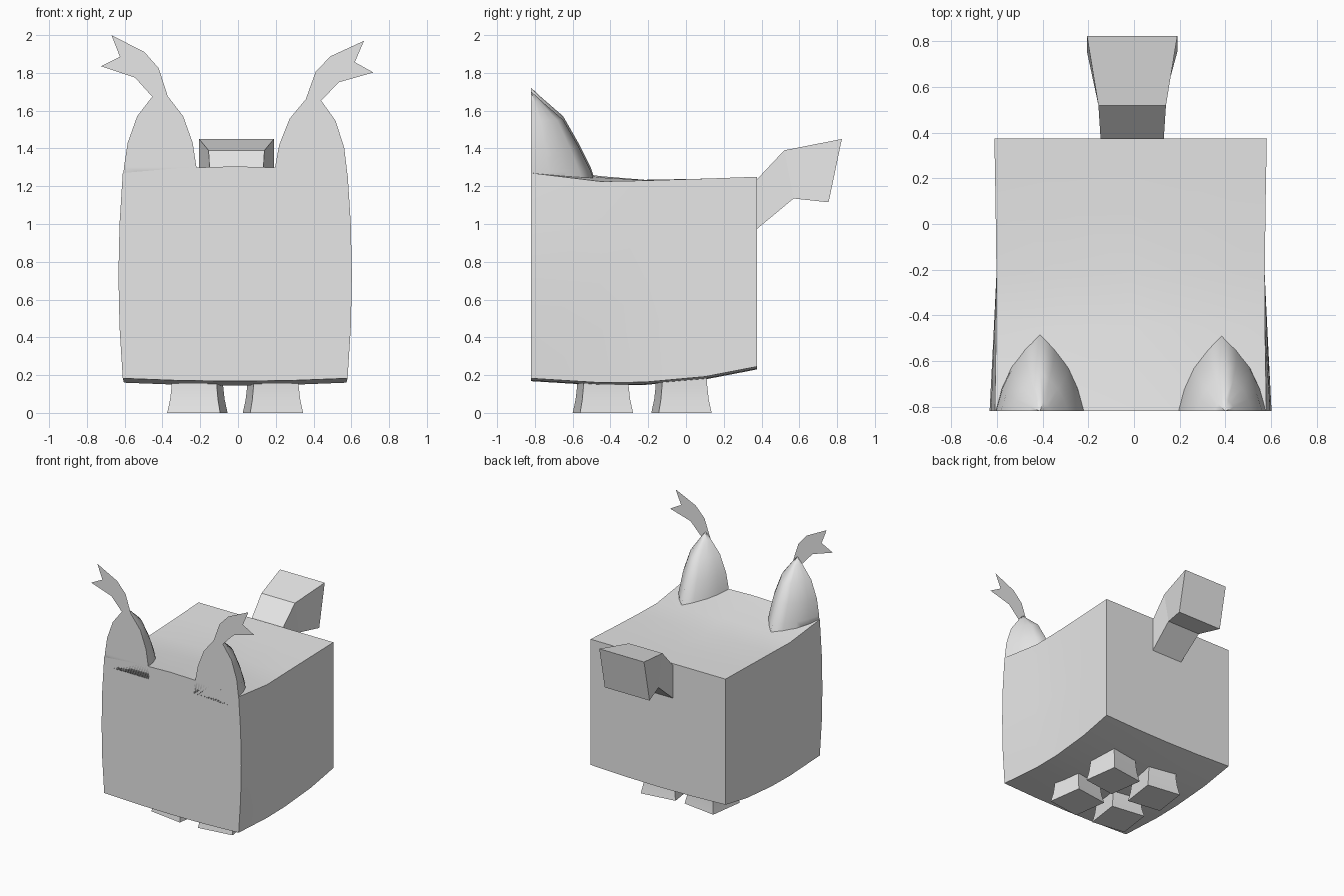
import bpy
import bmesh
from math import radians, cos, sin

FRONT, BACK, MID = -0.82, 0.375, -0.015

old = bpy.data.objects.get("Cube")
if old:
    bpy.data.objects.remove(old, do_unlink=True)

grey = bpy.data.materials.new("plain grey")
grey.use_nodes = True
grey.diffuse_color = (0.8, 0.8, 0.8, 1)
grey.node_tree.nodes["Principled BSDF"].inputs["Base Color"].default_value = (0.8, 0.8, 0.8, 1)


def finish(name, bm, angle):
    bmesh.ops.remove_doubles(bm, verts=bm.verts, dist=0.0005)
    bmesh.ops.recalc_face_normals(bm, faces=bm.faces)
    mesh = bpy.data.meshes.new(name)
    bm.to_mesh(mesh)
    bm.free()
    mesh.materials.append(grey)
    obj = bpy.data.objects.new(name, mesh)
    bpy.context.collection.objects.link(obj)
    if angle:
        bpy.ops.object.select_all(action='DESELECT')
        obj.select_set(True)
        bpy.context.view_layer.objects.active = obj
        bpy.ops.object.shade_smooth_by_angle(angle=radians(angle))
    return obj


def loft(name, rings, angle=0):
    """Skin equal-length rings of points and cap both ends."""
    bm = bmesh.new()
    rows = [[bm.verts.new(p) for p in ring] for ring in rings]
    n = len(rows[0])
    for low, high in zip(rows, rows[1:]):
        for i in range(n):
            j = (i + 1) % n
            bm.faces.new((low[i], low[j], high[j], high[i]))
    bm.faces.new(rows[0])
    bm.faces.new(rows[-1])
    return finish(name, bm, angle)


# Body: slightly bulging box lofted from front to back
def body_ring(y, top, bottom, half, bulge, crown):
    steps = [-1, -0.5, 0, 0.5]
    edge = [(a, -1) for a in steps] + [(1, a) for a in steps]
    edge += [(-a, 1) for a in steps] + [(-1, -a) for a in steps]
    ring = []
    for a, c in edge:
        low = bottom - 0.015 * (1 - a * a)
        high = top + crown * (1 - a * a)
        ring.append((MID + a * (half + bulge * (1 - c * c)), y,
                     low + (high - low) * (c + 1) / 2))
    return ring


loft("body", [body_ring(*s) for s in (
    (FRONT, 1.27, 0.183, 0.595, 0.023, 0.035),
    (-0.45, 1.225, 0.16, 0.589, 0.01, 0.028),
    (-0.22, 1.23, 0.163, 0.588, 0, 0.004),
    (0.1, 1.24, 0.192, 0.592, 0, 0),
    (BACK, 1.25, 0.245, 0.597, 0, 0))], 35)

# Tail: bent block widening toward its tip
loft("tail", [
    [(-0.008 - w, y0, z0), (-0.008 + w, y0, z0), (-0.008 + w, y1, z1), (-0.008 - w, y1, z1)]
    for w, y0, z0, y1, z1 in (
        (0.138, BACK - 0.01, 0.965, BACK - 0.01, 1.225),
        (0.148, 0.57, 1.135, 0.52, 1.39),
        (0.198, 0.755, 1.115, 0.825, 1.45))])


# Ears and tufts are shaped on the right; the left pair sits slightly lower
def place(side, x, y, z):
    if side < 0:
        return (x, y, z)
    return (-x - 0.026 + 0.033 * (z - 1.3), y, z + 0.045 * x)


arch = [(-1, 0), (-0.86, 0.3), (-0.64, 0.58), (-0.33, 0.81), (0, 1),
        (0.33, 0.81), (0.64, 0.58), (0.86, 0.3), (1, 0)]
ear_levels = [(1.2, 0.198, 0.35), (1.3, 0.192, 0.315), (1.43, 0.172, 0.25),
              (1.57, 0.122, 0.17), (1.67, 0.045, 0.055), (1.72, 0.001, 0.001)]
tuft = [(-0.41, 1.64), (-0.455, 1.675), (-0.545, 1.775), (-0.725, 1.835), (-0.625, 1.885),
        (-0.67, 2.0), (-0.495, 1.91), (-0.42, 1.825), (-0.37, 1.67)]

for side, word in ((-1, "right"), (1, "left")):
    loft(word + "_ear", [[place(side, -0.412 + u * w, FRONT + v * d, z) for u, v in arch]
                         for z, w, d in ear_levels], 95)
    bm = bmesh.new()
    bm.faces.new([bm.verts.new(place(side, x, FRONT - 0.001, z)) for x, z in tuft])
    finish(word + "_ear_tuft", bm, 0)

    # Legs: short flared blocks turned slightly
    for y, end in ((-0.44, "front"), (-0.024, "back")):
        rings = []
        for z, r in ((0, 0.2), (0.07, 0.181), (0.14, 0.171), (0.22, 0.168)):
            ring = []
            for k in range(4):
                t = radians(45 + 8 + 90 * k)
                ring.append((MID + side * (0.2 + r * cos(t)), y + r * sin(t), z))
            rings.append(ring)
        loft(f"{end}_{word}_leg", rings, 30)
